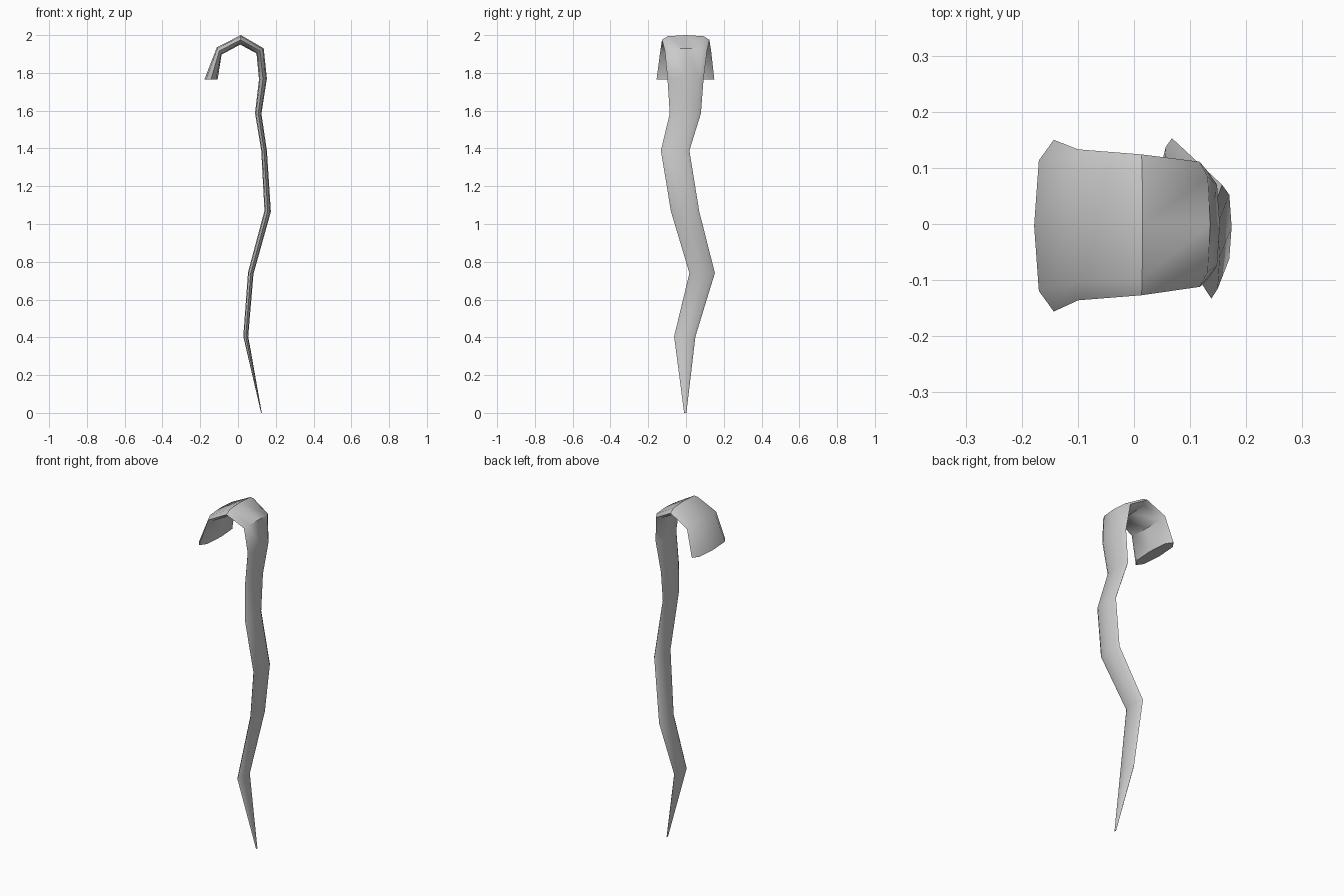
import bpy, bmesh, math

if "Cube" in bpy.data.objects:
    bpy.data.objects.remove(bpy.data.objects["Cube"])

# Stations along the tendril: outer edge (x, z), inner edge (x, z), y range
stations = [
    ((-0.178, 1.765), (-0.108, 1.765), (-0.156, 0.150)),
    ((-0.112, 1.935), (-0.087, 1.897), (-0.136, 0.133)),
    ((0.015, 2.000), (0.012, 1.950), (-0.127, 0.124)),
    ((0.136, 1.930), (0.098, 1.903), (-0.112, 0.111)),
    ((0.153, 1.770), (0.111, 1.765), (-0.098, 0.093)),
    ((0.124, 1.583), (0.090, 1.587), (-0.086, 0.079)),
    ((0.153, 1.388), (0.123, 1.390), (-0.133, 0.018)),
    ((0.174, 1.065), (0.140, 1.070), (-0.080, 0.070)),
    ((0.082, 0.736), (0.053, 0.744), (0.018, 0.153)),
    ((0.054, 0.405), (0.028, 0.405), (-0.063, 0.050)),
    ((0.126, 0.000), (0.122, 0.000), (-0.010, 0.002)),
]

# Flattened eight-sided section: (thickness, width) factors
section = [(1, 0), (0.76, 0.76), (0, 1), (-0.76, 0.76),
           (-1, 0), (-0.76, -0.76), (0, -1), (0.76, -0.76)]


def make_ring(bm, outer, inner, span):
    cx, cz = (outer[0] + inner[0]) / 2, (outer[1] + inner[1]) / 2
    hx, hz = (outer[0] - inner[0]) / 2, (outer[1] - inner[1]) / 2
    cy, hy = (span[0] + span[1]) / 2, (span[1] - span[0]) / 2
    return [bm.verts.new((cx + t * hx, cy + w * hy, cz + t * hz)) for t, w in section]


# Loft the section through every station and cap both ends
bm = bmesh.new()
rings = [make_ring(bm, *s) for s in stations]
n = len(section)
for a, b in zip(rings, rings[1:]):
    for i in range(n):
        j = (i + 1) % n
        bm.faces.new((a[i], a[j], b[j], b[i]))
bm.faces.new(rings[0])
bm.faces.new(rings[-1])
bmesh.ops.recalc_face_normals(bm, faces=bm.faces)
mesh = bpy.data.meshes.new("hooked_tendril")
bm.to_mesh(mesh)
bm.free()

tendril = bpy.data.objects.new("hooked_tendril", mesh)
bpy.context.collection.objects.link(tendril)
bpy.context.view_layer.objects.active = tendril
tendril.select_set(True)
bpy.ops.object.shade_smooth_by_angle(angle=math.radians(50))
